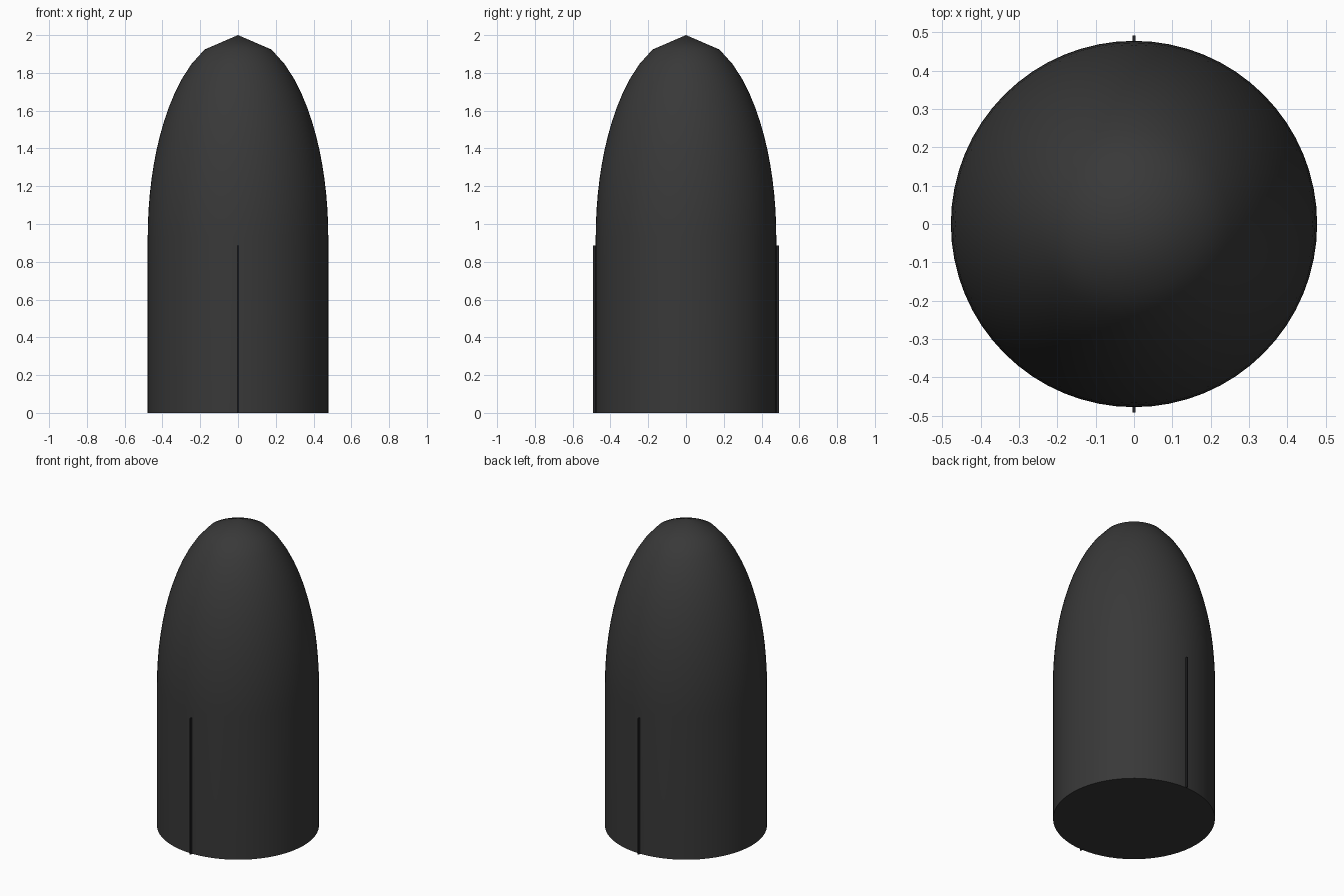
import bpy
import bmesh
import math

if "Cube" in bpy.data.objects:
    bpy.data.objects.remove(bpy.data.objects["Cube"], do_unlink=True)

RADIUS = 0.478
SHOULDER = 0.93
HEIGHT = 2.0
SIDES = 64
STEPS = 14


def make_material(name, colour):
    mat = bpy.data.materials.new(name)
    mat.use_nodes = True
    mat.diffuse_color = colour
    mat.node_tree.nodes["Principled BSDF"].inputs["Base Color"].default_value = colour
    return mat


def add_object(name, bm, mat):
    bmesh.ops.recalc_face_normals(bm, faces=bm.faces)
    mesh = bpy.data.meshes.new(name)
    bm.to_mesh(mesh)
    bm.free()
    mesh.materials.append(mat)
    obj = bpy.data.objects.new(name, mesh)
    bpy.context.collection.objects.link(obj)
    return obj


charcoal = make_material("charcoal", (0.04, 0.04, 0.04, 1))
dark_charcoal = make_material("dark_charcoal", (0.018, 0.018, 0.02, 1))

# Body: straight cylinder, elliptical nose in even height steps, short cone tip
profile = [(RADIUS, 0)]
for i in range(STEPS):
    t = i / STEPS
    profile.append((RADIUS * math.sqrt(1 - t * t), SHOULDER + (HEIGHT - SHOULDER) * t))

bm = bmesh.new()
rings = []
for r, z in profile:
    angles = [math.tau * k / SIDES for k in range(SIDES)]
    rings.append([bm.verts.new((r * math.cos(a), r * math.sin(a), z)) for a in angles])
for low, high in zip(rings, rings[1:]):
    for k in range(SIDES):
        n = (k + 1) % SIDES
        bm.faces.new((low[k], low[n], high[n], high[k]))
tip = bm.verts.new((0, 0, HEIGHT))
for k in range(SIDES):
    bm.faces.new((rings[-1][k], rings[-1][(k + 1) % SIDES], tip))
bm.faces.new(rings[0][::-1])
body = add_object("body", bm, charcoal)

bpy.ops.object.select_all(action="DESELECT")
body.select_set(True)
bpy.context.view_layer.objects.active = body
bpy.ops.object.shade_smooth_by_angle(angle=math.radians(35))

# Thin raised ribs on the front and back of the lower body
RIB_TOP = 0.885
RIB_OUTER = 0.492
RIB_INNER = 0.46
for name, side in (("front_rib", -1), ("back_rib", 1)):
    bm = bmesh.new()
    bmesh.ops.create_cube(bm, size=1)
    bmesh.ops.scale(bm, vec=(0.008, RIB_OUTER - RIB_INNER, RIB_TOP), verts=bm.verts)
    centre = (0, side * (RIB_OUTER + RIB_INNER) / 2, RIB_TOP / 2)
    bmesh.ops.translate(bm, vec=centre, verts=bm.verts)
    add_object(name, bm, dark_charcoal)
